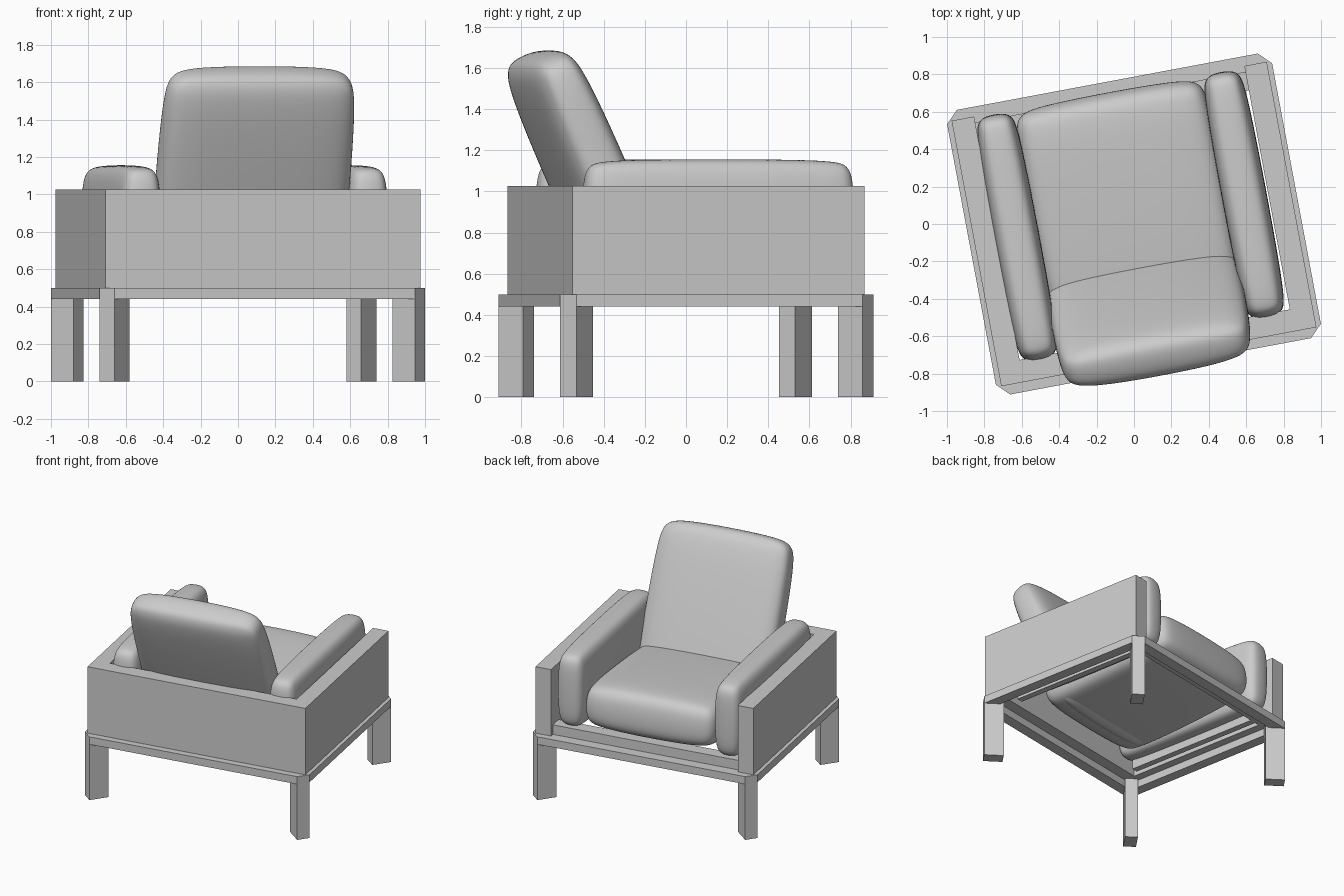
import bpy, bmesh
from math import radians
from mathutils import Matrix

if "Cube" in bpy.data.objects:
    bpy.data.objects.remove(bpy.data.objects["Cube"])

TURN = Matrix.Rotation(radians(10.6), 4, 'Z')   # the whole chair is turned a little


def add_object(name, bm, matrix=Matrix()):
    bmesh.ops.recalc_face_normals(bm, faces=bm.faces)
    mesh = bpy.data.meshes.new(name)
    bm.to_mesh(mesh)
    bm.free()
    obj = bpy.data.objects.new(name, mesh)
    bpy.context.collection.objects.link(obj)
    obj.matrix_world = TURN @ matrix
    return obj


def prism(name, outline, z0, z1):
    bm = bmesh.new()
    low, high = ([bm.verts.new((x, y, z)) for x, y in outline] for z in (z0, z1))
    bm.faces.new(low)
    bm.faces.new(high)
    for i in range(len(outline)):
        bm.faces.new((low[i - 1], low[i], high[i], high[i - 1]))
    return add_object(name, bm)


def box(name, size, matrix):
    bm = bmesh.new()
    bmesh.ops.create_cube(bm, size=1, matrix=Matrix.Diagonal((*size, 1)))
    return add_object(name, bm, matrix)


def octagon(x, y, c):
    return [(x, y - c), (x - c, y), (c - x, y), (-x, y - c),
            (-x, c - y), (c - x, -y), (x - c, -y), (x, c - y)]


def cushion(name, size, centre, radius, crown, lean=0):
    """Pillow: 3x3x3 cage with thinned edges, smoothed by subdivision."""
    bm = bmesh.new()
    bmesh.ops.create_cube(bm, size=2)
    bmesh.ops.subdivide_edges(bm, edges=bm.edges[:], cuts=2, use_grid_fill=True)
    for v in bm.verts:
        outer = sum(abs(c) > 0.9 for c in v.co)
        for i in range(3):
            half = size[i] / 2
            inset = crown * (outer - 1) if abs(v.co[i]) > 0.9 else min(radius, half * 0.6)
            v.co[i] = (half - inset) * (1 if v.co[i] > 0 else -1)
    for f in bm.faces:
        f.smooth = True
    obj = add_object(name, bm, Matrix.Translation(centre) @ Matrix.Rotation(radians(lean), 4, 'X'))
    soften = obj.modifiers.new("soften", 'SUBSURF')
    soften.levels = soften.render_levels = 3
    return obj


# Base ring with cut corners
bm = bmesh.new()
loops = []
for outline in (octagon(0.884, 0.774, 0.067), octagon(0.80, 0.69, 0.05)):
    for z in (0.44, 0.50):
        loops.append([bm.verts.new((x, y, z)) for x, y in outline])
for a, b in ((0, 1), (1, 3), (3, 2), (2, 0)):
    for i in range(8):
        j = (i + 1) % 8
        bm.faces.new((loops[a][i], loops[a][j], loops[b][j], loops[b][i]))
add_object("base_ring", bm)

# Legs set diagonally in the corners
for sx, side in ((-1, "left"), (1, "right")):
    for sy, end in ((-1, "rear"), (1, "front")):
        place = Matrix.Translation((sx * 0.80, sy * 0.69, 0.249))
        spin = Matrix.Rotation(radians(45 * sx * sy), 4, 'Z')
        box(f"{end}_{side}_leg", (0.145, 0.095, 0.498), place @ spin)

# U-shaped wall: both arms and the back
prism("arm_and_back_wall",
      [(-0.857, -0.722), (0.857, -0.722), (0.857, 0.722), (0.735, 0.722),
       (0.735, -0.602), (-0.735, -0.602), (-0.735, 0.722), (-0.857, 0.722)], 0.50, 1.025)

# Low rails carrying the cushions
box("front_rail", (1.47, 0.10, 0.075), Matrix.Translation((0, 0.64, 0.5375)))
for s, side in ((-1, "left"), (1, "right")):
    box(f"{side}_rail", (0.05, 1.15, 0.075), Matrix.Translation((s * 0.67, 0.03, 0.5375)))

# Cushions
cushion("seat_cushion", (1.07, 1.23, 0.385), (-0.01, 0.105, 0.72), 0.15, 0.035, 4.5)
for x, side in ((-0.628, "left"), (0.607, "right")):
    cushion(f"{side}_arm_cushion", (0.245, 1.34, 0.60), (x, 0.045, 0.858), 0.12, 0.026)
cushion("back_cushion", (1.055, 0.30, 1.27), (-0.01, -0.488, 1.09), 0.17, 0.038, 24)
